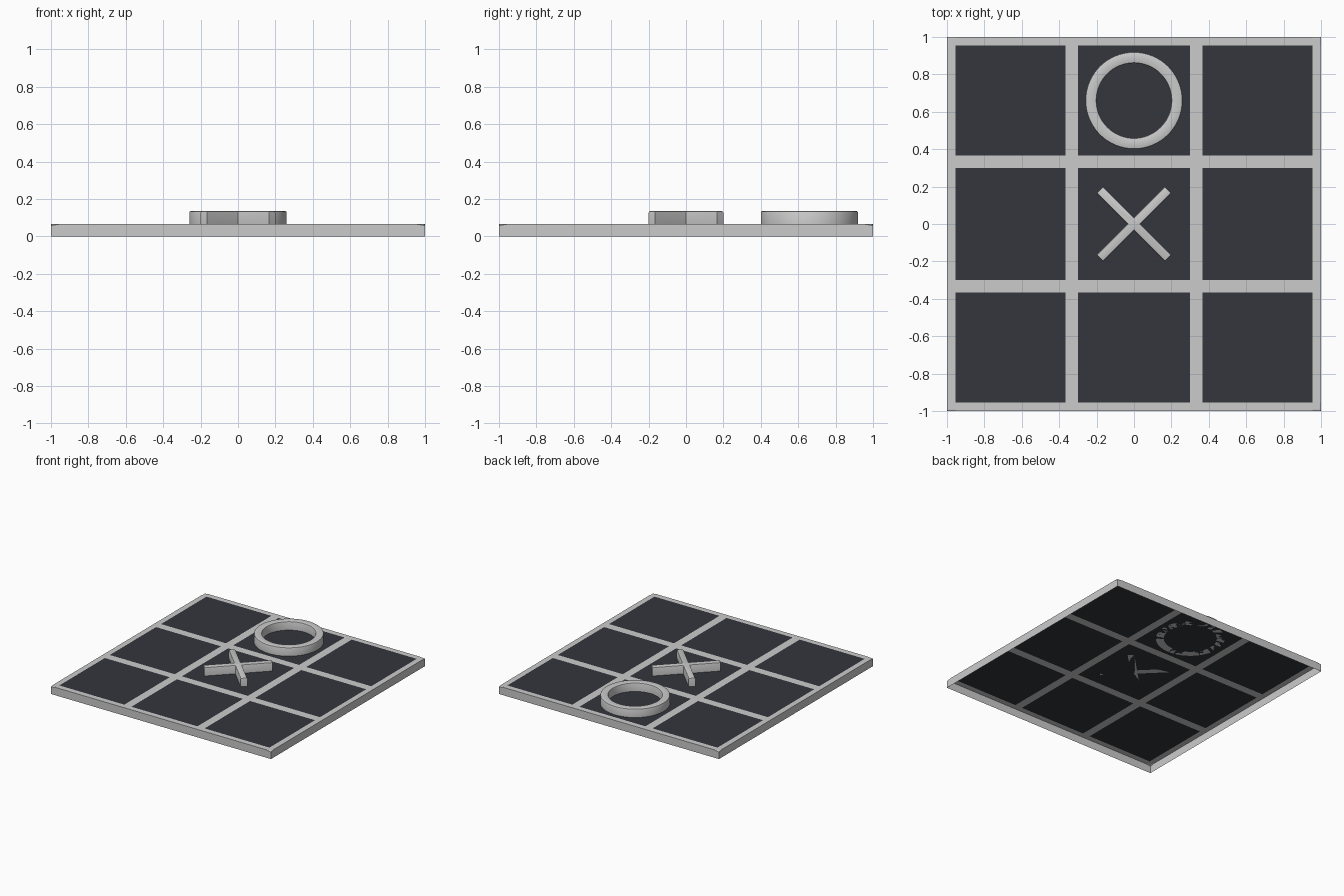
import bpy, bmesh, math

if "Cube" in bpy.data.objects:
    bpy.data.objects.remove(bpy.data.objects["Cube"])

TOP = 0.065      # board surface height
HIGH = 0.135     # top of the playing pieces
LINES = [-1, -0.955, -0.365, -0.3, 0.3, 0.365, 0.955, 1]


def finish(bm, name, material=None):
    bmesh.ops.recalc_face_normals(bm, faces=bm.faces)
    mesh = bpy.data.meshes.new(name)
    bm.to_mesh(mesh)
    bm.free()
    obj = bpy.data.objects.new(name, mesh)
    bpy.context.collection.objects.link(obj)
    if material:
        mesh.materials.append(material)
    return obj


def smooth(obj, angle=35):
    bpy.ops.object.select_all(action='DESELECT')
    obj.select_set(True)
    bpy.context.view_layer.objects.active = obj
    bpy.ops.object.shade_smooth_by_angle(angle=math.radians(angle))


def board_top(bm, want_panels):
    # odd/odd cells of the line grid are the nine squares
    for i in range(7):
        for j in range(7):
            if (i % 2 == 1 and j % 2 == 1) == want_panels:
                x0, x1, y0, y1 = LINES[i], LINES[i + 1], LINES[j], LINES[j + 1]
                bm.faces.new([bm.verts.new((x, y, TOP)) for x, y in
                              ((x0, y0), (x1, y0), (x1, y1), (x0, y1))])
    bmesh.ops.remove_doubles(bm, verts=bm.verts, dist=1e-5)


dark = bpy.data.materials.new("dark_panel")
dark.diffuse_color = (0.033, 0.037, 0.045, 1)
dark.use_nodes = True
dark.node_tree.nodes["Principled BSDF"].inputs["Base Color"].default_value = dark.diffuse_color

# Frame: border and dividers, thin outer walls, open underneath
bm = bmesh.new()
board_top(bm, False)
rim = [e for e in bm.edges if e.is_boundary and
       any(all(abs(v.co[k] - s) < 1e-4 for v in e.verts)
           for k in (0, 1) for s in (-1, 1))]
walls = bmesh.ops.extrude_edge_only(bm, edges=rim)["geom"]
for v in walls:
    if isinstance(v, bmesh.types.BMVert):
        v.co.z = 0
bmesh.ops.bevel(bm, geom=rim, offset=0.008, segments=2, affect='EDGES', profile=0.5)
frame = finish(bm, "board_frame")
# make sure the top faces up
if max(frame.data.polygons, key=lambda p: abs(p.normal.z)).normal.z < 0:
    frame.data.flip_normals()

# Nine dark squares
bm = bmesh.new()
board_top(bm, True)
panels = finish(bm, "board_squares", dark)
for p in panels.data.polygons:
    if p.normal.z < 0:
        p.flip()

# Cross piece: plus-shaped profile turned 45 degrees
w, r = 0.025, 0.258
quarter = [(r, -w), (r, w), (w, w)]
bm = bmesh.new()
profile = []
for k in range(4):
    a = math.radians(45 + 90 * k)
    for x, y in quarter:
        profile.append(bm.verts.new((x * math.cos(a) - y * math.sin(a),
                                     x * math.sin(a) + y * math.cos(a), TOP)))
base = bm.faces.new(profile)
up = bmesh.ops.extrude_face_region(bm, geom=[base], use_keep_orig=True)["geom"]
for v in up:
    if isinstance(v, bmesh.types.BMVert):
        v.co.z = HIGH
edges = [e for e in bm.edges if all(v.co.z > HIGH - 1e-4 for v in e.verts)]
bmesh.ops.bevel(bm, geom=edges, offset=0.008, segments=2, affect='EDGES', profile=0.5)
smooth(finish(bm, "cross_piece"))

# Ring piece: softened rectangular section swept round a circle
b = 0.008
section = [(0.20, TOP), (0.26, TOP), (0.26, HIGH - b), (0.26 - b * 0.3, HIGH - b * 0.3),
           (0.26 - b, HIGH), (0.20 + b, HIGH), (0.20 + b * 0.3, HIGH - b * 0.3), (0.20, HIGH - b)]
N = 64
bm = bmesh.new()
loops = [[bm.verts.new((rad * math.cos(2 * math.pi * k / N),
                        0.66 + rad * math.sin(2 * math.pi * k / N), z))
          for rad, z in section] for k in range(N)]
for k in range(N):
    a, c = loops[k], loops[(k + 1) % N]
    for i in range(len(section)):
        j = (i + 1) % len(section)
        bm.faces.new((a[i], c[i], c[j], a[j]))
smooth(finish(bm, "ring_piece"))
